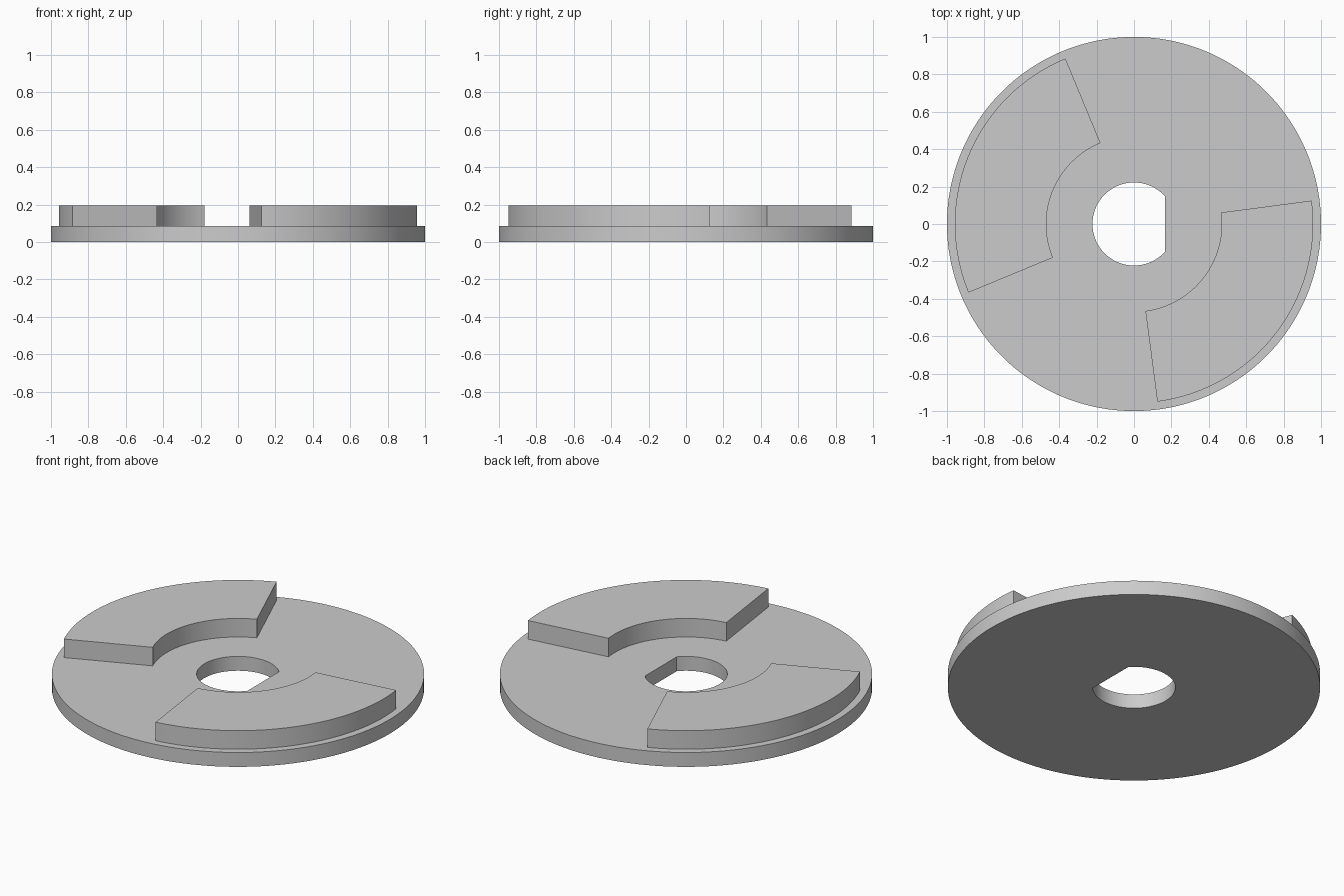
import bpy, bmesh
from math import sin, cos, radians

cube = bpy.data.objects.get("Cube")
if cube:
    bpy.data.objects.remove(cube)

GREY = (0.6, 0.6, 0.6, 1)
mat = bpy.data.materials.new("plain grey")
mat.use_nodes = True
mat.diffuse_color = GREY
mat.node_tree.nodes["Principled BSDF"].inputs["Base Color"].default_value = GREY

DISC_TOP, PAD_TOP = 0.085, 0.195
HOLE_RADIUS, FLAT_X = 0.222, 0.165


def d_hole(angle):
    """Radius of the round hole with one flat side facing +x."""
    c = cos(angle)
    return min(HOLE_RADIUS, FLAT_X / c) if c > 0 else HOLE_RADIUS


def band(name, start, sweep, inner, outer, z0, z1, step=2):
    """Solid swept around z between an inner radius function and an outer radius."""
    closed = sweep == 360
    count = round(sweep / step) + (0 if closed else 1)
    bm = bmesh.new()
    sections = []
    for i in range(count):
        a = radians(start + i * step)
        corners = [(inner(a), z0), (outer, z0), (outer, z1), (inner(a), z1)]
        sections.append([bm.verts.new((r * cos(a), r * sin(a), z)) for r, z in corners])
    for i in range(count if closed else count - 1):
        p, q = sections[i], sections[(i + 1) % count]
        for k in range(4):
            n = (k + 1) % 4
            bm.faces.new((p[k], p[n], q[n], q[k]))
    if not closed:
        bm.faces.new(sections[0])
        bm.faces.new(sections[-1])
    bmesh.ops.recalc_face_normals(bm, faces=bm.faces)
    mesh = bpy.data.meshes.new(name)
    bm.to_mesh(mesh)
    bm.free()
    mesh.materials.append(mat)
    obj = bpy.data.objects.new(name, mesh)
    bpy.context.collection.objects.link(obj)
    bpy.ops.object.select_all(action="DESELECT")
    obj.select_set(True)
    bpy.context.view_layer.objects.active = obj
    bpy.ops.object.shade_smooth_by_angle(angle=radians(30))
    return obj


# Base disc with the D-shaped shaft hole
band("base_disc", 0, 360, d_hole, 1.0, 0, DISC_TOP)

# Two raised quarter-ring pads
for name, start in (("right_pad", 112.5), ("left_pad", -82.5)):
    band(name, start, 90, lambda a: 0.469, 0.958, DISC_TOP, PAD_TOP)
